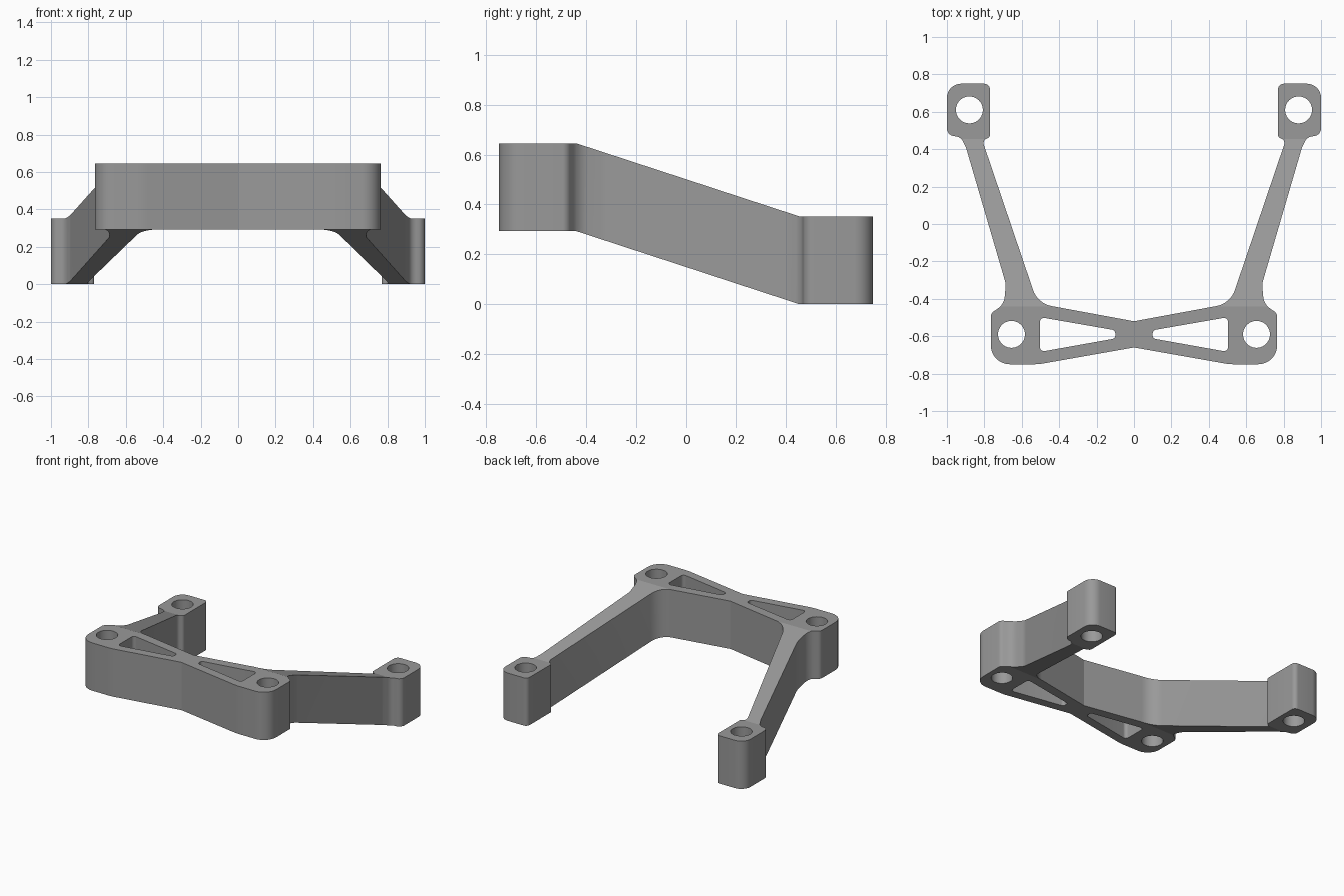
import bpy, bmesh, math
from mathutils import Vector

if "Cube" in bpy.data.objects:
    bpy.data.objects.remove(bpy.data.objects["Cube"])

HEIGHT = 0.352          # thickness of the whole bracket
Y_HIGH, Y_LOW = -0.44, 0.455   # sloped arms run between these
RISE = 0.293


def fillet(corners, steps=8):
    """Round each (x, y, radius) corner of a closed polygon."""
    out, n = [], len(corners)
    for i, (x, y, r) in enumerate(corners):
        p = Vector((x, y))
        a = Vector(corners[i - 1][:2]) - p
        b = Vector(corners[(i + 1) % n][:2]) - p
        if r == 0:
            out.append(p)
            continue
        half = a.angle(b) / 2
        d = min(r / math.tan(half), 0.48 * a.length, 0.48 * b.length)
        r = d * math.tan(half)
        a.normalize()
        b.normalize()
        centre = p + (a + b).normalized() * (r / math.sin(half))
        u, v = p + a * d - centre, p + b * d - centre
        sweep = u.angle(v)
        for k in range(steps + 1):
            t = k / steps
            out.append(centre + (u * math.sin((1 - t) * sweep) + v * math.sin(t * sweep)) / math.sin(sweep))
    return out


def circle(x, y, r, n=40):
    return [Vector((x + r * math.cos(2 * math.pi * k / n), y + r * math.sin(2 * math.pi * k / n)))
            for k in range(n)]


def mirrored(points):
    return [Vector((-p.x, p.y)) for p in reversed(points)]


# Right half of the plan outline: front bar, mount, arm, rear foot, inner side
half = [(0, -0.66, 0), (0.51, -0.75, 0.3), (0.765, -0.75, 0.10), (0.765, -0.477, 0.035),
        (0.695, -0.43, 0.12), (0.685, -0.32, 0.12), (0.897, 0.405, 0.08), (0.925, 0.465, 0.05),
        (1.0, 0.475, 0.06), (1.0, 0.75, 0.075), (0.77, 0.75, 0.03), (0.77, 0.465, 0.02),
        (0.81, 0.445, 0.05), (0.515, -0.425, 0.13), (0, -0.52, 0)]
outline = fillet(half + [(-x, y, r) for x, y, r in half[-2:0:-1]])

# Screw holes and triangular lightening pockets
window = fillet([(0.503, -0.498, 0.022), (0.503, -0.684, 0.022), (0.10, -0.612, 0.02), (0.10, -0.568, 0.02)])
holes = [circle(0.655, -0.59, 0.072), circle(0.88, 0.61, 0.072), window]
loops = [outline] + holes + [mirrored(h) for h in holes]

# Extruded flat plate
curve = bpy.data.curves.new("plan", 'CURVE')
curve.dimensions = '2D'
curve.fill_mode = 'BOTH'
curve.extrude = HEIGHT / 2
for loop in loops:
    s = curve.splines.new('POLY')
    s.points.add(len(loop) - 1)
    for q, p in zip(s.points, loop):
        q.co = (p.x, p.y, 0, 1)
    s.use_cyclic_u = True
plan = bpy.data.objects.new("plan", curve)
bpy.context.collection.objects.link(plan)
mesh = bpy.data.meshes.new_from_object(plan.evaluated_get(bpy.context.evaluated_depsgraph_get()))
bpy.data.objects.remove(plan)

# Crease the plate at both bends, then step it down toward the rear
bm = bmesh.new()
bm.from_mesh(mesh)
bmesh.ops.remove_doubles(bm, verts=bm.verts, dist=0.0003)
for y in (Y_HIGH, Y_LOW):
    bmesh.ops.bisect_plane(bm, geom=bm.verts[:] + bm.edges[:] + bm.faces[:],
                           plane_co=(0, y, 0), plane_no=(0, 1, 0))
for v in bm.verts:
    t = min(max((Y_LOW - v.co.y) / (Y_LOW - Y_HIGH), 0), 1)
    v.co.z += HEIGHT / 2 + RISE * t
bmesh.ops.recalc_face_normals(bm, faces=bm.faces)
bm.to_mesh(mesh)
bm.free()

# Material
grey = bpy.data.materials.new("metal grey")
grey.diffuse_color = (0.32, 0.32, 0.32, 1)
grey.use_nodes = True
grey.node_tree.nodes["Principled BSDF"].inputs["Base Color"].default_value = grey.diffuse_color
mesh.materials.clear()
mesh.materials.append(grey)

bracket = bpy.data.objects.new("mounting_bracket", mesh)
bpy.context.collection.objects.link(bracket)
bpy.context.view_layer.objects.active = bracket
bracket.select_set(True)
bpy.ops.object.shade_smooth_by_angle(angle=math.radians(15))
